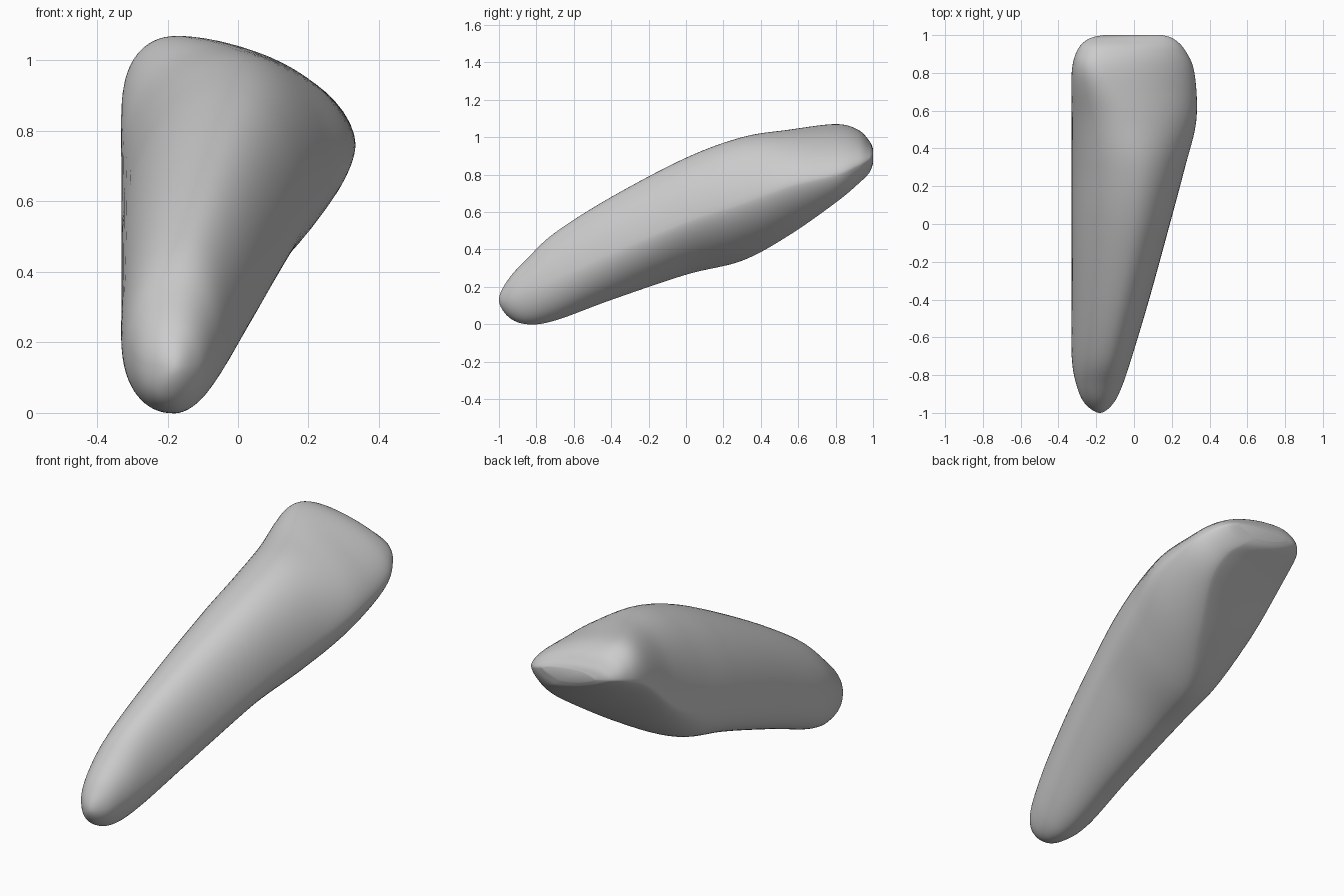
import bpy, bmesh, math

cube = bpy.data.objects.get("Cube")
if cube:
    bpy.data.objects.remove(cube, do_unlink=True)

# Each station: y, left x, left z, right x, right z, ridge x, ridge z, keel x, keel z
STATIONS = [
    (-1.0, -.18, .13, -.18, .13, -.18, .13, -.18, .13),
    (-.95, -.26, .14, -.11, .14, -.18, .24, -.19, .04),
    (-.85, -.305, .17, -.06, .18, -.17, .35, -.18, .0),
    (-.7, -.33, .2, -.01, .24, -.14, .49, -.18, .02),
    (-.4, -.33, .32, .08, .38, -.08, .68, -.16, .13),
    (0, -.33, .46, .19, .55, -.01, .89, -.14, .265),
    (.3, -.33, .53, .27, .65, .01, 1.0, -.1, .34),
    (.55, -.33, .65, .33, .74, -.05, 1.04, .03, .475),
    (.8, -.33, .86, .32, .8, -.17, 1.07, .16, .65),
    (.92, -.3, .92, .27, .85, -.16, 1.04, .16, .75),
    (.98, -.24, .93, .21, .88, -.13, .98, .1, .81),
    (1.0, -.16, .92, .15, .9, -.06, .94, .04, .86),
]
STEPS, QUARTER = 8, 16


def spline(a, b, c, d, t):
    """Smooth curve from b to c."""
    return b + .5 * t * (c - a + t * (2*a - 5*b + 4*c - d + t * (3*(b - c) + d - a)))


def quarter(start, end, corner, power):
    """Rounded quarter arc from start up to, but not including, end."""
    centre = [start[k] + end[k] - corner[k] for k in range(2)]
    for i in range(QUARTER):
        angle = i / QUARTER * math.pi / 2
        p = math.cos(angle) ** (2 / power)
        q = math.sin(angle) ** (2 / power)
        yield [centre[k] + p * (start[k] - centre[k]) + q * (end[k] - centre[k])
               for k in range(2)]


def section(row):
    """Closed outline through the keel, right side, ridge and left side."""
    y, lx, lz, rx, rz, tx, tz, bx, bz = row
    # Towards the back the underside and top right flatten into slanting facets
    back = min(1, max(0, y / .7))
    arcs = (((bx, bz), (rx, rz), (rx, bz), 1.9 - .35 * min(1, max(0, y + 1))),
            ((rx, rz), (tx, tz), (rx, tz), 2.05 - .4 * back),
            ((tx, tz), (lx, lz), (lx, tz), 1.95 + .25 * back),
            ((lx, lz), (bx, bz), (lx, bz), 2.3 - .9 * back))
    return [(x, y, z) for arc in arcs for x, z in quarter(*arc)]


# Mirrored end rows make the front tip a round dome
first, second = STATIONS[:2]
before = [second[0]] + [2 * a - b for a, b in zip(first[1:], second[1:])]
rows = [before] + STATIONS + [STATIONS[-1]]
path = []
for i in range(1, len(rows) - 2):
    for s in range(STEPS):
        path.append([spline(*v, s / STEPS) for v in zip(*rows[i - 1:i + 3])])
path.append(STATIONS[-1])

# Tapered body lofted from the sections
bm = bmesh.new()
tip = bm.verts.new((first[1], first[0], first[2]))
rings = [[bm.verts.new(p) for p in section(row)] for row in path[1:]]
count = len(rings[0])
for j in range(count):
    k = (j + 1) % count
    bm.faces.new((tip, rings[0][k], rings[0][j]))
    for a, b in zip(rings, rings[1:]):
        bm.faces.new((a[j], a[k], b[k], b[j]))
bm.faces.new(rings[-1])
bmesh.ops.recalc_face_normals(bm, faces=bm.faces)

mesh = bpy.data.meshes.new("tapered_body")
bm.to_mesh(mesh)
bm.free()
body = bpy.data.objects.new("tapered_body", mesh)
bpy.context.collection.objects.link(body)

# Plain grey surface
grey = bpy.data.materials.new("light_grey")
grey.use_nodes = True
colour = (.6, .6, .6, 1)
grey.diffuse_color = colour
grey.node_tree.nodes["Principled BSDF"].inputs["Base Color"].default_value = colour
mesh.materials.append(grey)

bpy.context.view_layer.objects.active = body
body.select_set(True)
bpy.ops.object.shade_smooth_by_angle(angle=math.radians(60))
